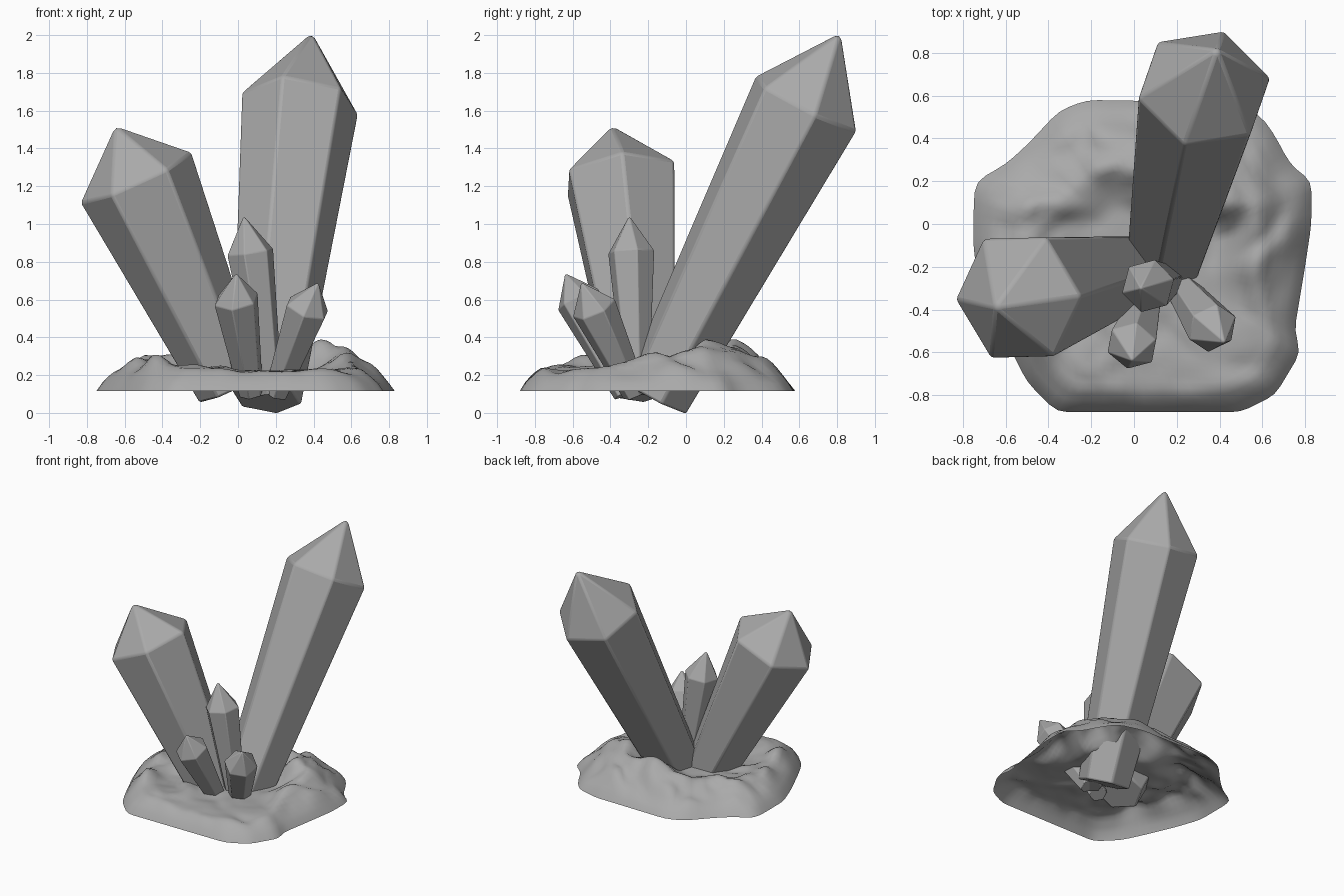
import bpy, bmesh
from math import radians, pi, cos, sin, atan2
from mathutils import Vector, noise

cube = bpy.data.objects.get("Cube")
if cube:
    bpy.data.objects.remove(cube)

# One grey mineral colour for everything
stone = bpy.data.materials.new("mineral_grey")
stone.use_nodes = True
GREY = (0.4, 0.4, 0.4, 1)
stone.diffuse_color = GREY
stone.node_tree.nodes["Principled BSDF"].inputs["Base Color"].default_value = GREY


def finish(name, bm, angle):
    bmesh.ops.recalc_face_normals(bm, faces=bm.faces)
    mesh = bpy.data.meshes.new(name)
    bm.to_mesh(mesh)
    bm.free()
    mesh.materials.append(stone)
    obj = bpy.data.objects.new(name, mesh)
    bpy.context.collection.objects.link(obj)
    bpy.ops.object.select_all(action="DESELECT")
    obj.select_set(True)
    bpy.context.view_layer.objects.active = obj
    bpy.ops.object.shade_smooth_by_angle(angle=radians(angle))
    return obj


def crystal(name, base, shoulder, tip, r_base, r_top, turn):
    """Six-sided prism that widens from base to shoulder, then closes to a tip."""
    base, shoulder, tip = map(Vector, (base, shoulder, tip))
    axis = (shoulder - base).normalized()
    u = (Vector((1, 0, 0)) - axis * axis.x).normalized()
    v = axis.cross(u)
    bm = bmesh.new()

    def ring(centre, r):
        angles = [radians(turn) + i * pi / 3 for i in range(6)]
        return [bm.verts.new(centre + (u * cos(a) + v * sin(a)) * r) for a in angles]

    low, high = ring(base, r_base), ring(shoulder, r_top)
    top = bm.verts.new(tip)
    bm.faces.new(low[::-1])
    for i in range(6):
        j = (i + 1) % 6
        bm.faces.new((low[i], low[j], high[j], high[i]))
        bm.faces.new((high[i], high[j], top))
    obj = finish(name, bm, 25)
    bevel = obj.modifiers.new("soft_edges", "BEVEL")
    bevel.width = r_top * 0.04
    bevel.segments = 2
    bevel.limit_method = "ANGLE"
    bevel.angle_limit = radians(20)


# Crystals
crystal("tall_crystal", (.15, -.16, .082), (.328, .635, 1.635), (.39, .818, 2.014), .192, .318, 13)
crystal("wide_crystal", (-.035, -.22, .13), (-.54, -.345, 1.245), (-.65, -.39, 1.52), .187, .324, 4)
crystal("middle_crystal", (.17, -.26, .1), (.065, -.29, .85), (.03, -.3, 1.045), .068, .127, 15)
crystal("front_crystal", (.07, -.32, .1), (-.01, -.57, .6), (-.01, -.64, .74), .066, .123, 20)
crystal("left_crystal", (.2, -.27, .1), (.367, -.487, .555), (.425, -.555, .692), .068, .122, 20)

# Rocky base: an open shell with a raised, lumpy rim and a shallow bowl
OUTLINE = [(.83, .2), (.73, .28), (.65, .43), (.58, .52), (.4, .57), (-.22, .58), (-.35, .53),
           (-.5, .37), (-.6, .28), (-.74, .2), (-.75, .1), (-.75, -.15), (-.68, -.35),
           (-.57, -.6), (-.5, -.74), (-.36, -.88), (.5, -.88), (.66, -.8), (.78, -.6),
           (.75, -.5), (.8, -.2), (.83, 0)]
# Rim height and its place between centre and edge, every eighth of a turn
RIM = [.29, .38, .35, .29, .29, .28, .225, .225]
RIM_AT = [.72, .6, .55, .62, .76, .82, .87, .86]
FLOOR, EDGE = .225, .115
CENTRE = Vector((.05, -.15))
ROWS, STEP = 26, .05


def smooth(t):
    t = min(max(t, 0), 1)
    return t * t * (3 - 2 * t)


def around(values, a):
    s = a / (2 * pi) * 8 % 8
    i = int(s)
    t = smooth(s - i)
    return values[i % 8] * (1 - t) + values[(i + 1) % 8] * t


def rock_height(p, f):
    d = p - CENTRE
    angle = atan2(d.y, d.x)
    rim, place = around(RIM, angle), around(RIM_AT, angle)
    q = Vector((p.x, p.y, 0))
    lumps = noise.noise(q * 4.5) * .045 + (abs(noise.noise(q * 6 + Vector((3, 1, 2)))) - .2) * .05
    lumps *= smooth((f - .25) / .3) * smooth((1 - f) / .2) * (rim - .1) / .2
    if f < place:
        return FLOOR + (rim - FLOOR) * smooth((f - place + .32) / .32) + lumps
    return EDGE + (rim - EDGE) * ((1 - f) / (1 - place)) ** .75 + lumps


border = []
for a, b in zip(OUTLINE, OUTLINE[1:] + OUTLINE[:1]):
    a, b = Vector(a), Vector(b)
    n = max(1, round((b - a).length / STEP))
    border += [a.lerp(b, k / n) for k in range(n)]
# Round the outline corners slightly
border = [(border[i - 1] + border[i] * 2 + border[(i + 1) % len(border)]) / 4
          for i in range(len(border))]

bm = bmesh.new()
hub = bm.verts.new((*CENTRE, FLOOR))
previous = None
for row in range(1, ROWS + 1):
    f = row / ROWS
    current = []
    for b in border:
        p = CENTRE.lerp(b, f)
        current.append(bm.verts.new((p.x, p.y, rock_height(p, f))))
    for i in range(len(border)):
        j = (i + 1) % len(border)
        if previous:
            bm.faces.new((previous[i], current[i], current[j], previous[j]))
        else:
            bm.faces.new((hub, current[i], current[j]))
    previous = current
finish("rock_base", bm, 60)
